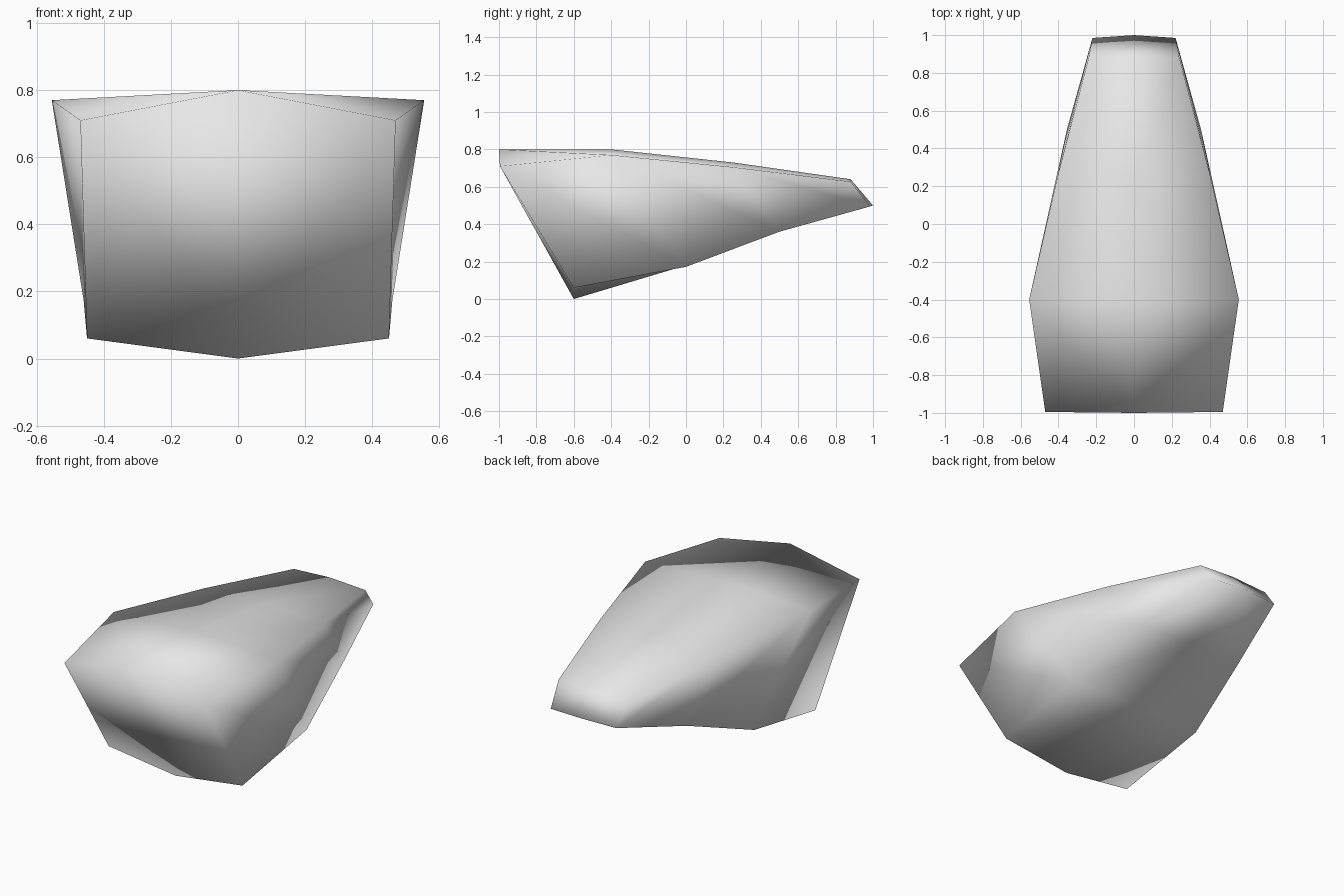
import bpy
import bmesh

cube = bpy.data.objects.get("Cube")
if cube:
    bpy.data.objects.remove(cube, do_unlink=True)

# Single flat colour
grey = bpy.data.materials.new("light_grey")
grey.use_nodes = True
colour = (0.8, 0.8, 0.8, 1.0)
grey.diffuse_color = colour
grey.node_tree.nodes["Principled BSDF"].inputs["Base Color"].default_value = colour

# Closed lengthwise outlines: top from front to back, then underside back to front
centre = [(-1.0, 0.80), (-0.40, 0.80), (0.25, 0.73), (0.88, 0.64),
          (1.0, 0.50), (0.50, 0.37), (0.0, 0.18), (-0.60, 0.0)]
side = [(0.47, -0.995, 0.71), (0.555, -0.40, 0.77), (0.405, 0.25, 0.705), (0.24, 0.88, 0.627),
        (0.22, 0.985, 0.495), (0.355, 0.50, 0.36), (0.46, 0.0, 0.172), (0.45, -0.60, 0.06)]

bm = bmesh.new()
middle = [bm.verts.new((0, y, z)) for y, z in centre]
count = len(middle)
for sign in (1, -1):
    rim = [bm.verts.new((sign * x, y, z)) for x, y, z in side]
    # Top, back, underside and front strip
    for i in range(count):
        j = (i + 1) % count
        bm.faces.new((middle[i], middle[j], rim[j], rim[i]))
    # Side wall, one panel per section
    for i in range(3):
        bm.faces.new((rim[i], rim[i + 1], rim[6 - i], rim[7 - i]))
bmesh.ops.recalc_face_normals(bm, faces=bm.faces[:])

# Fully smooth shaded shell
for face in bm.faces:
    face.smooth = True
mesh = bpy.data.meshes.new("tapered_body")
bm.to_mesh(mesh)
bm.free()
mesh.materials.append(grey)
body = bpy.data.objects.new("tapered_body", mesh)
bpy.context.collection.objects.link(body)
